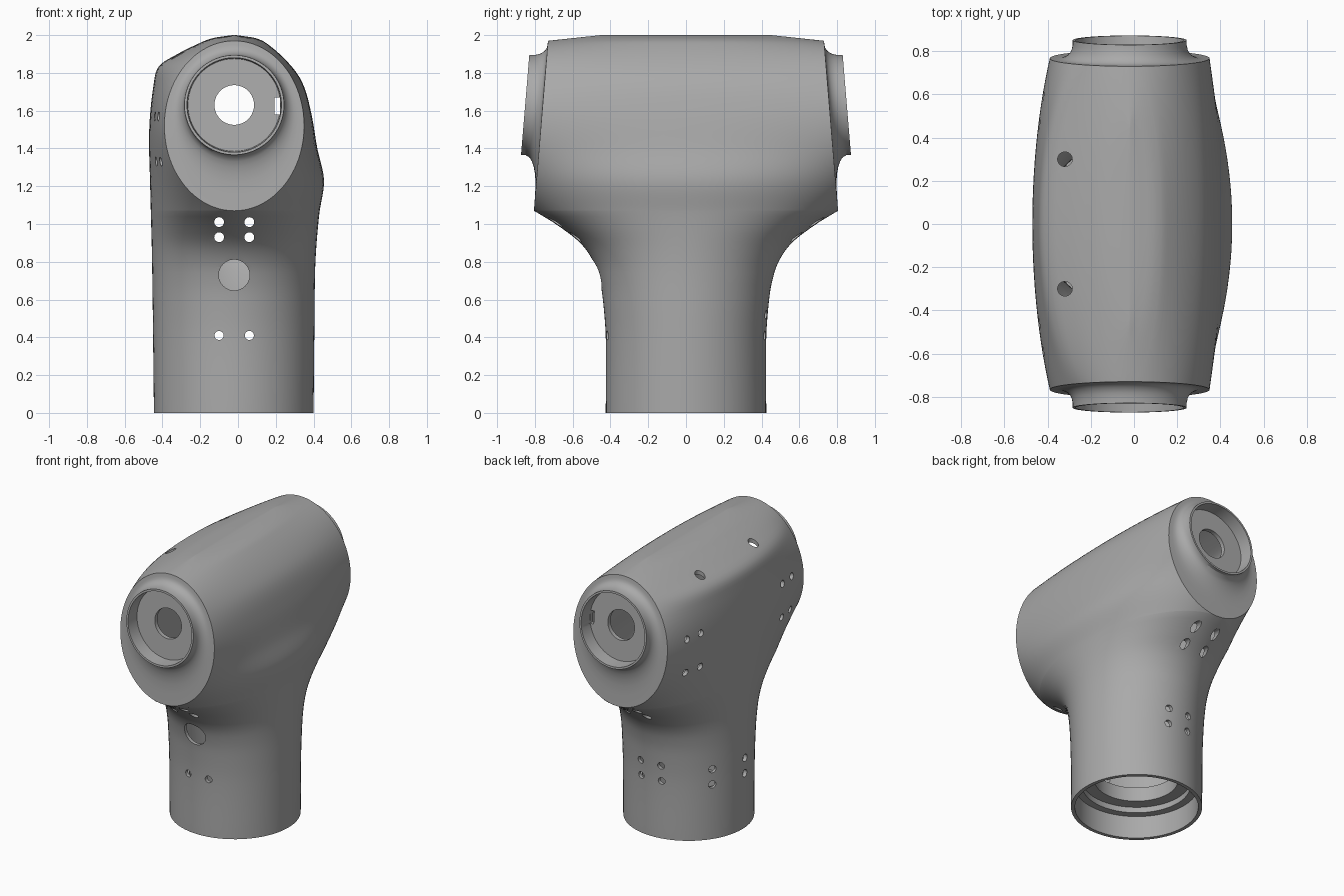
import bpy, bmesh, math
from mathutils import Vector, Matrix

if "Cube" in bpy.data.objects:
    bpy.data.objects.remove(bpy.data.objects["Cube"])

grey = bpy.data.materials.new("housing_grey")
grey.use_nodes = True
grey.diffuse_color = (0.4, 0.4, 0.4, 1)
grey.node_tree.nodes["Principled BSDF"].inputs["Base Color"].default_value = (0.4, 0.4, 0.4, 1)

CX = -0.02                                   # axis of the trunk
RIM_Z, RIM_W, RIM_H = 1.52, 0.37, 0.45       # oval end rim
COLLAR_Z, COLLAR_R = 1.63, 0.264

# Half widths and half depth of the body against height
LEFT = [(0, .425), (.8, .435), (1.2, .445), (1.5, .45), (1.75, .425), (1.84, .395),
        (1.9, .3), (1.95, .2), (1.985, .11), (2, .01)]
RIGHT = [(0, .42), (.5, .425), (.8, .43), (1.05, .45), (1.23, .475), (1.4, .44), (1.6, .405),
         (1.75, .36), (1.85, .29), (1.95, .18), (1.985, .11), (2, .01)]
DEPTH = [(0, .425), (.4, .425), (.6, .44), (.7, .457), (.8, .49), (.9, .56), (1, .69), (1.07, .805)]


def curve(pts, z):
    """Smooth interpolation through (height, value) points."""
    n = len(pts)

    def slope(i):
        a, b = pts[max(i - 1, 0)], pts[min(i + 1, n - 1)]
        return (b[1] - a[1]) / (b[0] - a[0])
    i = next((k for k in range(n - 1) if z <= pts[k + 1][0]), n - 2)
    (z0, v0), (z1, v1) = pts[i], pts[i + 1]
    h = z1 - z0
    t = min(max((z - z0) / h, 0), 1)
    return (v0 * (1 + 2 * t) * (1 - t) ** 2 + v1 * t * t * (3 - 2 * t)
            + h * t * (1 - t) * (slope(i) * (1 - t) - slope(i + 1) * t))


def end_plane(z):
    return 0.805 - 0.083 * (z - 1.07)


def make(name, bm):
    bmesh.ops.remove_doubles(bm, verts=bm.verts, dist=1e-5)
    bmesh.ops.recalc_face_normals(bm, faces=bm.faces)
    me = bpy.data.meshes.new(name)
    bm.to_mesh(me)
    bm.free()
    me.materials.append(grey)
    ob = bpy.data.objects.new(name, me)
    bpy.context.collection.objects.link(ob)
    return ob


def loft(bm, rings, close_rings=False):
    rows = [[bm.verts.new(p) for p in r] for r in rings]
    if close_rings:
        rows.append(rows[0])
    for a, b in zip(rows, rows[1:]):
        for i in range(len(a)):
            j = (i + 1) % len(a)
            bm.faces.new((a[i], a[j], b[j], b[i]))
    return rows


def activate(ob):
    bpy.ops.object.select_all(action='DESELECT')
    ob.select_set(True)
    bpy.context.view_layer.objects.active = ob


def apply_modifier(ob, kind, **settings):
    m = ob.modifiers.new(kind.lower(), kind)
    for k, v in settings.items():
        setattr(m, k, v)
    activate(ob)
    bpy.ops.object.modifier_apply(modifier=m.name)


def smooth(ob):
    activate(ob)
    bpy.ops.object.shade_smooth_by_angle(angle=math.radians(30))


# Body: horizontal sections, truncated by the tilted end planes between the rim heights
def section(z, t=None):
    if t is None:
        w = 0
        depth = curve(DEPTH, z) if z < 1.07 else 0.73 - 0.28 * (z - 1.97) / 0.03
    else:
        w, depth = RIM_W * math.sin(t), end_plane(z)
    ring, n = [], 40
    for side, table in ((1, RIGHT), (-1, LEFT)):
        a = max(curve(table, z), w)
        for k in range(n + 1):
            s = side * math.sin(math.pi * (k / n - 0.5))
            ring.append((CX + side * math.sqrt(max(w * w + (a * a - w * w) * (1 - s * s), 0)),
                         s * depth, z))
    return ring


STEPS = 48
rings = [section(1.07 * k / 36) for k in range(36)]
rings += [section(RIM_Z - RIM_H * math.cos(math.pi * k / STEPS), math.pi * k / STEPS if 0 < k < STEPS else 0)
          for k in range(STEPS + 1)]
rings += [section(1.97 + 0.03 * k / 6) for k in range(1, 7)]
bm = bmesh.new()
rows = loft(bm, rings)
top = rows[-1]
half = len(top) // 2
for k in range(half - 1):
    bm.faces.new((top[k], top[k + 1], top[-2 - k], top[-1 - k]))
# Remove the flat end faces, which the end caps replace
ends = [f for f in bm.faces if f.calc_center_median().z > 1.07
        and all(abs(abs(v.co.y) - end_plane(v.co.z)) < 1e-4 for v in f.verts)]
bmesh.ops.delete(bm, geom=ends, context='FACES')
bmesh.ops.dissolve_degenerate(bm, edges=bm.edges, dist=1e-5)
body = make("housing_body", bm)
apply_modifier(body, 'SOLIDIFY', thickness=0.025, offset=-1)


# End caps: oval rim, cove, collar, recessed floor with a bore
def oval(sign, cz, rx, rz, d):
    pts = []
    for k in range(2 * STEPS):
        a = math.pi * k / STEPS
        z = cz - rz * math.cos(a)
        pts.append((CX + rx * math.sin(a), sign * (end_plane(z) + d), z))
    return pts


def blend(f):
    return (RIM_Z + (COLLAR_Z - RIM_Z) * f, RIM_W + (COLLAR_R - RIM_W) * f, RIM_H + (COLLAR_R - RIM_H) * f)


COVE = [(0, 0), (.3, .001), (.5, .004), (.65, .01), (.78, .02), (.88, .032), (.95, .046), (1, .07), (1, .093)]
INNER = [(.25, .093), (.245, 0), (.105, 0), (.105, -.03)]
caps = []
for name, sign in (("front_end_cap", -1), ("back_end_cap", 1)):
    bm = bmesh.new()
    shape = [oval(sign, *blend(f), d) for f, d in COVE]
    shape += [oval(sign, COLLAR_Z, r, r, d) for r, d in INNER]
    shape.append(oval(sign, RIM_Z, 0.35, 0.43, -0.03))
    loft(bm, shape, True)
    caps.append(make(name, bm))


# Screw holes, cable port and key slots
def drill(bm, pos, axis, r, length=0.2):
    rot = Vector(axis).to_track_quat('Z', 'Y').to_matrix().to_4x4()
    bmesh.ops.create_cone(bm, cap_ends=True, segments=24, radius1=r, radius2=r, depth=length,
                          matrix=Matrix.Translation(pos) @ rot)


bm = bmesh.new()
for x in (-.1, .06):
    drill(bm, (x, -.42, .41), (0, 1, 0), .024)
    for z in (.41, .52):
        drill(bm, (x, .42, z), (0, 1, 0), .024)
    for z, y in ((.93, .59), (1.01, .7)):
        for s in (-1, 1):
            drill(bm, (x, s * y, z), (0, 1, 0), .026)
for az in (146, 183):
    c, s = math.cos(math.radians(az)), math.sin(math.radians(az))
    for z in (.39, .5):
        drill(bm, (CX + .42 * c, .42 * s, z), (c, s, 0), .026)
for s in (-1, 1):
    drill(bm, (-.32, s * .3, 1.9), (0, 0, 1), .034)
    for y in (.46, .59):
        for z in (1.33, 1.57):
            drill(bm, (-.43, s * y, z), (1, 0, 0), .024)
drill(bm, (CX, -.46, .73), (0, 1, 0), .082)
holes = make("hole_cutter", bm)

bm = bmesh.new()
bmesh.ops.create_cube(bm, size=1, matrix=Matrix.Translation((.208, 0, 1.625))
                      @ Matrix.Diagonal((.028, 1.62, .09, 1)))
slot = make("slot_cutter", bm)

apply_modifier(body, 'BOOLEAN', operation='DIFFERENCE', object=holes, solver='EXACT')
for cap in caps:
    apply_modifier(cap, 'BOOLEAN', operation='DIFFERENCE', object=slot, solver='EXACT')
for cutter in (holes, slot):
    bpy.data.objects.remove(cutter)

# Stepped mounting ring inside the trunk
bm = bmesh.new()
PROFILE = [(.405, .16), (.35, .16), (.35, .2), (.27, .2), (.27, .3), (.3, .3), (.3, .23), (.405, .23)]
loft(bm, [[(CX + r * math.cos(math.tau * k / 64), r * math.sin(math.tau * k / 64), z) for k in range(64)]
          for r, z in PROFILE], True)
ring = make("mounting_ring", bm)

for ob in [body, ring] + caps:
    smooth(ob)
